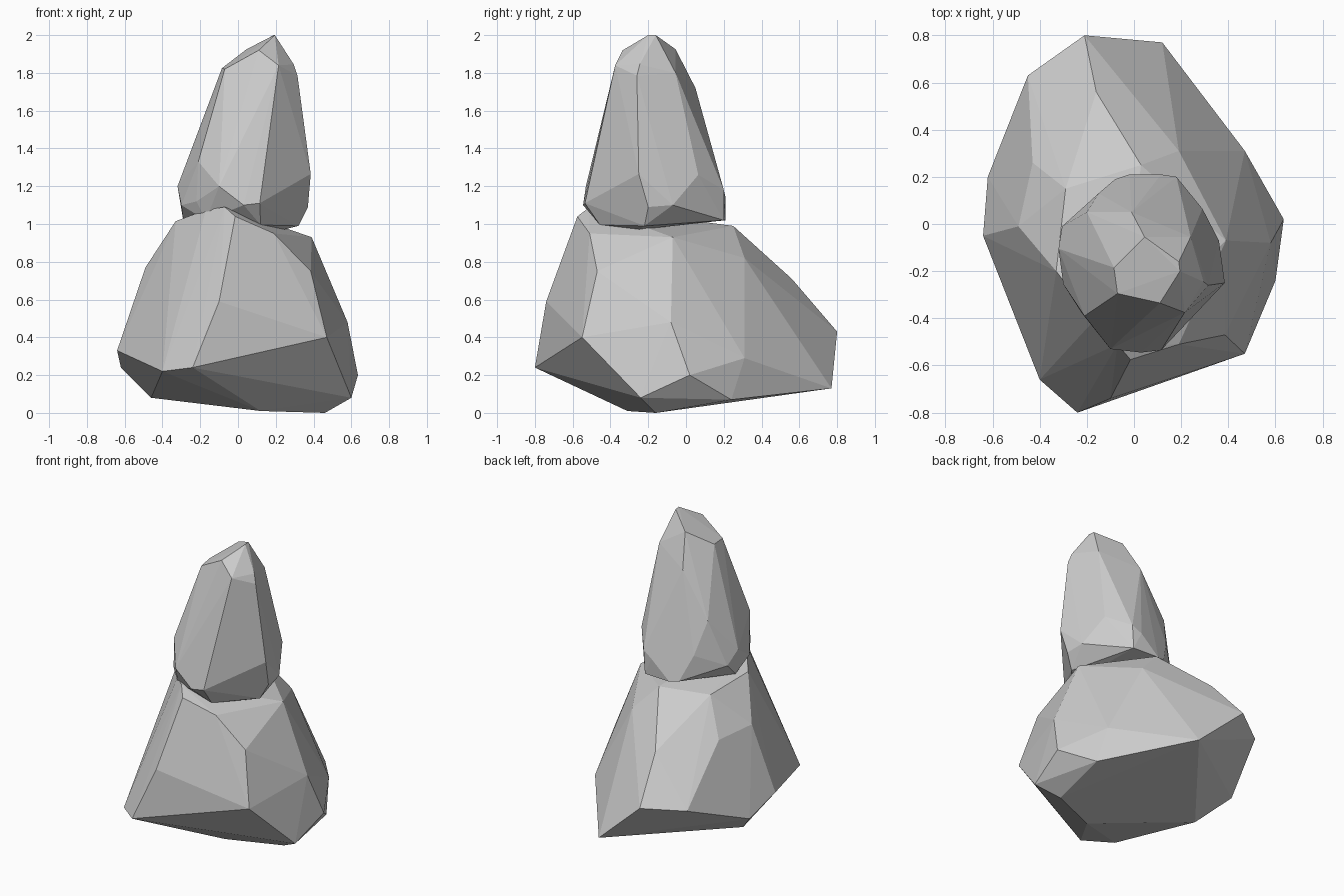
import bpy, bmesh, math


def rock(name, corners):
    """Chiselled stone: flat-faced convex block through a few corner points."""
    bm = bmesh.new()
    for c in corners:
        bm.verts.new(c)
    bmesh.ops.convex_hull(bm, input=bm.verts[:], use_existing_faces=False)
    bmesh.ops.delete(bm, geom=[v for v in bm.verts if not v.link_faces], context='VERTS')
    # merge nearly coplanar triangles into larger facets
    bmesh.ops.dissolve_limit(bm, angle_limit=math.radians(2),
                             verts=bm.verts[:], edges=bm.edges[:])
    bmesh.ops.recalc_face_normals(bm, faces=bm.faces[:])
    mesh = bpy.data.meshes.new(name)
    bm.to_mesh(mesh)
    bm.free()
    obj = bpy.data.objects.new(name, mesh)
    bpy.context.collection.objects.link(obj)
    return obj


# wide base stone
rock("lower_rock", [
    # underside
    (0.46, -0.16, 0.0), (0.12, -0.31, 0.01), (-0.46, 0.04, 0.08),
    (0.50, 0.24, 0.07), (0.60, -0.24, 0.08), (0.12, 0.77, 0.13),
    # belt
    (-0.24, -0.80, 0.24), (-0.40, -0.66, 0.22), (0.47, -0.55, 0.40),
    (0.635, 0.02, 0.20), (0.47, 0.31, 0.29), (-0.21, 0.80, 0.43),
    (-0.45, 0.63, 0.41), (-0.62, 0.20, 0.24), (-0.64, -0.05, 0.33),
    # shoulders
    (-0.10, -0.74, 0.59), (0.385, -0.47, 0.75), (0.58, -0.08, 0.48),
    (0.19, 0.31, 0.82), (-0.16, 0.56, 0.71), (-0.43, 0.26, 0.75),
    (-0.49, -0.01, 0.77),
    # top
    (-0.015, -0.575, 1.04), (0.19, -0.51, 0.95), (0.39, -0.07, 0.93),
    (0.03, 0.25, 0.99), (-0.29, 0.15, 0.98), (-0.33, -0.20, 1.015),
    (-0.07, -0.51, 1.09), (-0.17, -0.41, 1.075),
])

# tall stone standing on the base
rock("upper_rock", [
    # tip
    (0.19, -0.16, 2.0), (0.195, -0.20, 2.0), (0.045, -0.055, 1.925),
    (0.11, -0.335, 1.92), (-0.085, -0.185, 1.825), (-0.07, -0.295, 1.82),
    (0.295, -0.245, 1.845), (0.315, -0.26, 1.785), (0.24, -0.055, 1.80),
    (0.215, -0.375, 1.84), (-0.01, 0.05, 1.72),
    # waist
    (-0.20, 0.05, 1.42), (-0.32, -0.105, 1.20), (-0.21, -0.39, 1.33),
    (-0.10, -0.53, 1.20), (0.03, -0.545, 1.10), (0.115, -0.535, 1.11),
    (0.385, -0.25, 1.265), (0.36, -0.07, 1.10), (0.29, 0.065, 1.26),
    (0.18, 0.20, 1.18), (0.115, 0.21, 1.14), (-0.15, 0.13, 1.20),
    (-0.22, -0.38, 1.12), (-0.30, -0.255, 1.10), (-0.305, -0.01, 1.12),
    # foot
    (0.17, 0.20, 1.02), (-0.02, 0.21, 1.02), (-0.08, 0.19, 1.03),
    (-0.29, -0.12, 1.02), (-0.17, -0.40, 1.02), (0.12, -0.455, 0.995),
    (0.32, -0.22, 0.99), (0.24, -0.25, 0.97), (0.37, -0.20, 1.09),
])
